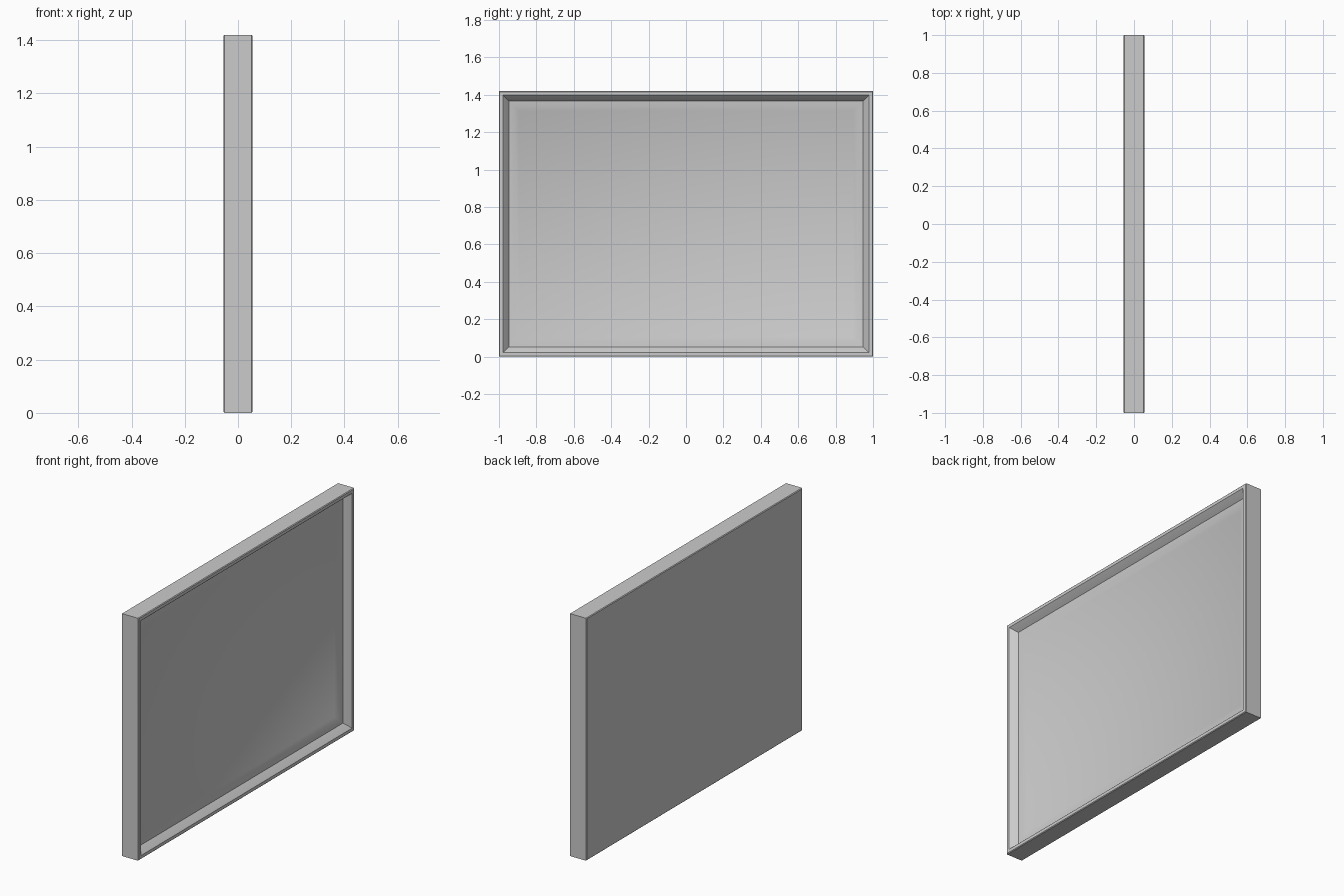
import bpy, bmesh

if "Cube" in bpy.data.objects:
    bpy.data.objects.remove(bpy.data.objects["Cube"])

HALF_Y, HEIGHT = 1.0, 1.42


def nested_rectangles(name, profile, cap_start, cap_end):
    """Sweep a profile of (inset, x) points around the mitred rectangle."""
    bm = bmesh.new()
    loops = []
    for inset, x in profile:
        y, z0, z1 = HALF_Y - inset, inset, HEIGHT - inset
        loops.append([bm.verts.new((x, a, b))
                      for a, b in ((-y, z0), (y, z0), (y, z1), (-y, z1))])
    for a, b in zip(loops, loops[1:]):
        for i in range(4):
            j = (i + 1) % 4
            bm.faces.new((a[i], a[j], b[j], b[i]))
    if cap_start:
        bm.faces.new(loops[0][::-1])
    if cap_end:
        bm.faces.new(loops[-1])
    mesh = bpy.data.meshes.new(name)
    bm.to_mesh(mesh)
    bm.free()
    obj = bpy.data.objects.new(name, mesh)
    bpy.context.collection.objects.link(obj)
    bpy.ops.object.select_all(action='DESELECT')
    obj.select_set(True)
    bpy.context.view_layer.objects.active = obj
    bpy.ops.object.shade_smooth_by_angle(angle=0.52)
    return obj


# frame: flat back, eased outer edges, narrow lip and sloping inner wall
nested_rectangles("frame", [
    (0.004, -0.055), (0.0, -0.051), (0.0, 0.051), (0.004, 0.055),
    (0.022, 0.055), (0.026, 0.051), (0.053, 0.017)], True, False)

# mat border stepping down to the recessed picture
nested_rectangles("picture_panel", [
    (0.053, 0.017), (0.083, 0.013), (0.107, 0.001)], False, True)
